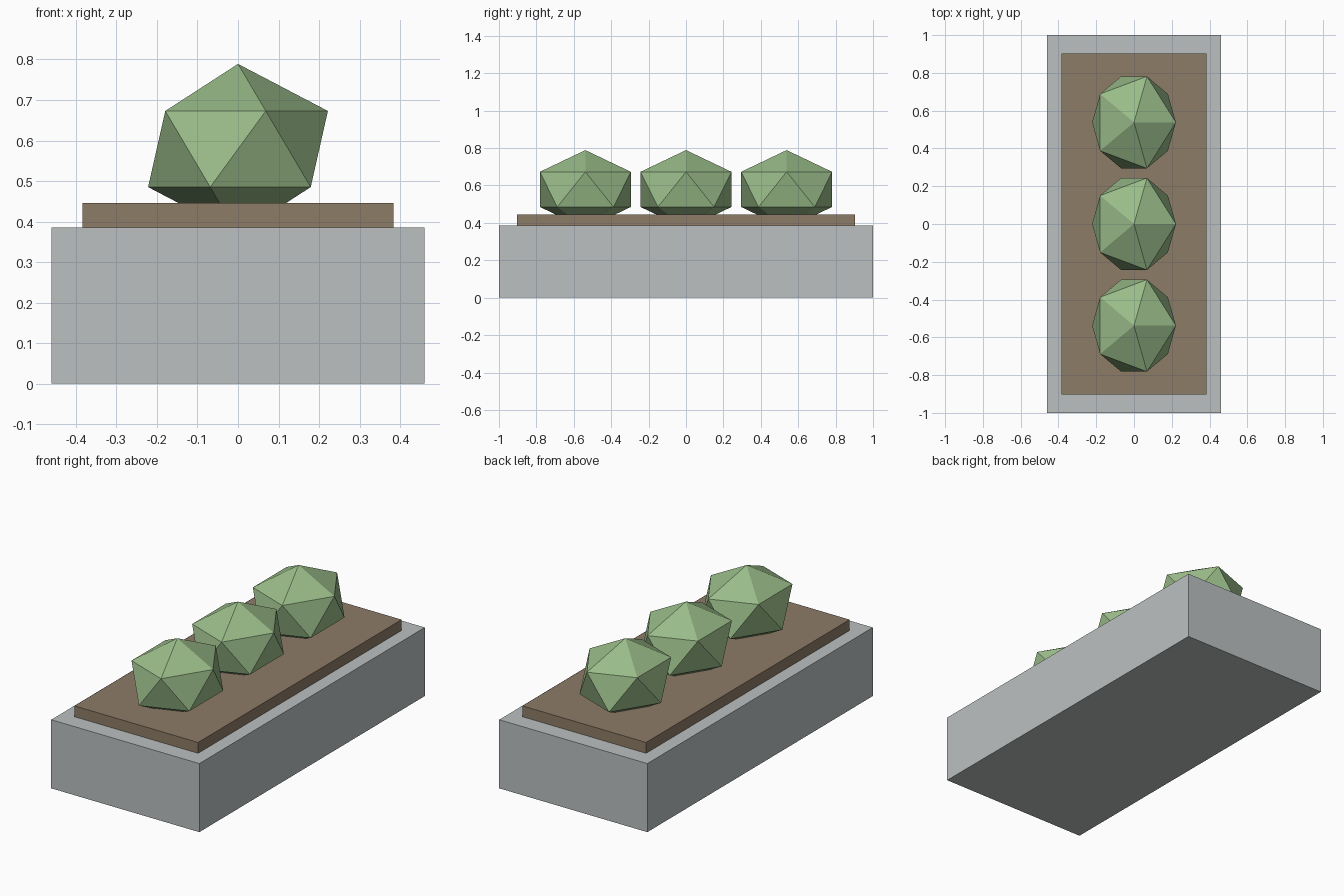
import bpy
import bmesh
from mathutils import Matrix

if "Cube" in bpy.data.objects:
    bpy.data.objects.remove(bpy.data.objects["Cube"])


def make_material(name, color):
    mat = bpy.data.materials.new(name)
    mat.diffuse_color = (*color, 1)
    mat.use_nodes = True
    mat.node_tree.nodes["Principled BSDF"].inputs["Base Color"].default_value = mat.diffuse_color
    return mat


def add_object(name, bm, mat):
    mesh = bpy.data.meshes.new(name)
    bm.to_mesh(mesh)
    bm.free()
    mesh.materials.append(mat)
    obj = bpy.data.objects.new(name, mesh)
    bpy.context.collection.objects.link(obj)
    return obj


def add_box(name, width, depth, z0, z1, mat):
    bm = bmesh.new()
    bmesh.ops.create_cube(bm, size=1, matrix=Matrix.Translation((0, 0, (z0 + z1) / 2))
                          @ Matrix.Diagonal((width, depth, z1 - z0, 1)))
    return add_object(name, bm, mat)


def add_bush(name, y, mat):
    bm = bmesh.new()
    bmesh.ops.create_icosphere(bm, subdivisions=1, radius=1,
                               matrix=Matrix.Diagonal((0.248, 0.286, 0.21, 1)))
    bush = add_object(name, bm, mat)
    bush.location = (0, y, 0.579)
    return bush


stone = make_material("pale_grey_stone", (0.50, 0.53, 0.53))
earth = make_material("brown_earth", (0.27, 0.20, 0.135))
leaf = make_material("leaf_green", (0.32, 0.50, 0.25))

# Planter trough and raised soil bed
add_box("planter_box", 0.92, 2.0, 0, 0.385, stone)
add_box("soil", 0.768, 1.805, 0.37, 0.446, earth)

# Row of faceted bushes
for i in range(3):
    add_bush(f"bush_{i + 1}", (i - 1) * 0.538, leaf)
